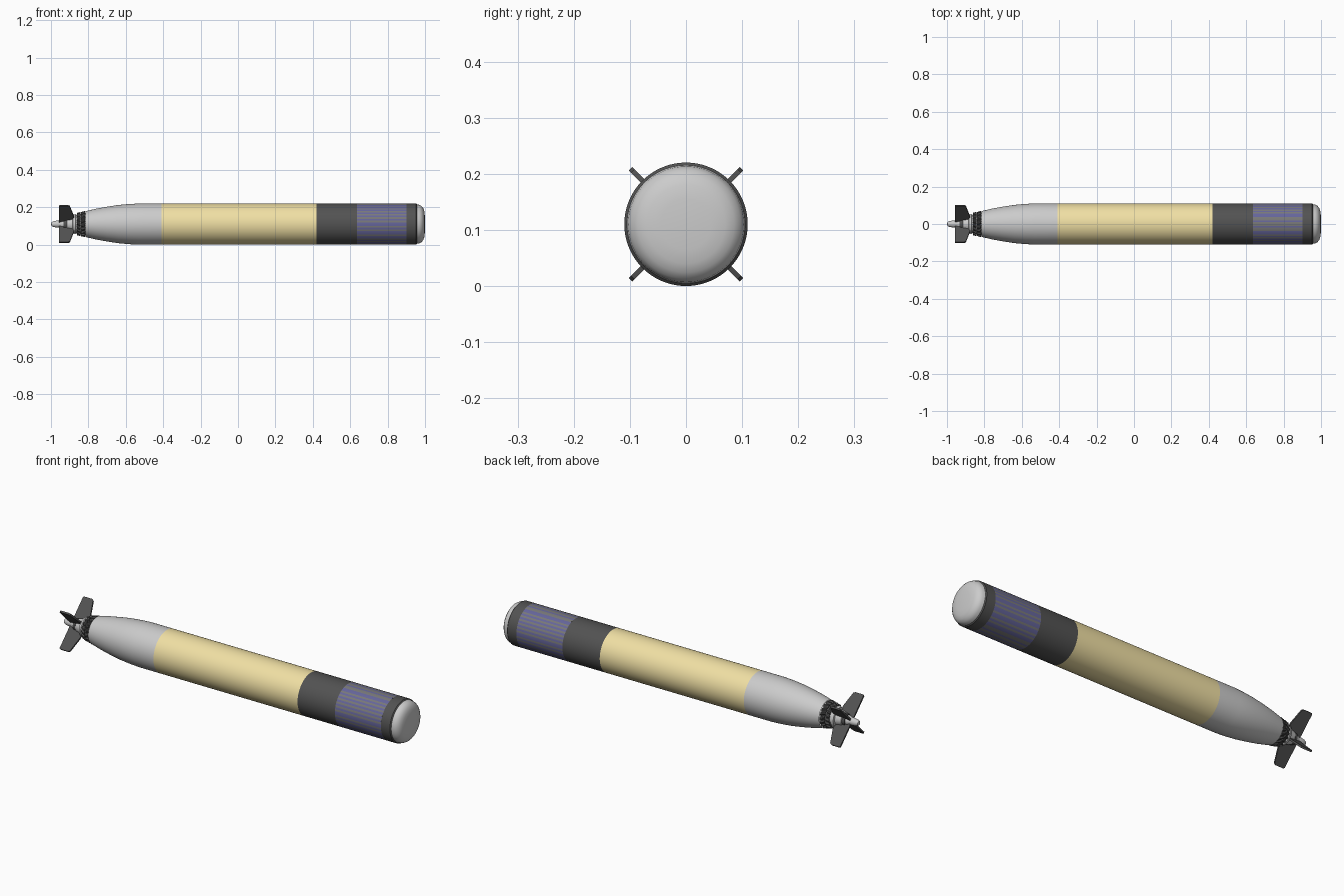
import bpy, bmesh, math
from mathutils import Matrix

if "Cube" in bpy.data.objects:
    bpy.data.objects.remove(bpy.data.objects["Cube"])

R = 0.11          # hull radius, also the axis height
SEG = 72


def mat(name, rgb):
    m = bpy.data.materials.new(name)
    m.diffuse_color = (*rgb, 1)
    m.use_nodes = True
    m.node_tree.nodes["Principled BSDF"].inputs["Base Color"].default_value = m.diffuse_color
    return m


YELLOW = mat("yellow", (0.87, 0.74, 0.37))
DARK = mat("dark_grey", (0.085, 0.085, 0.085))
MID = mat("mid_grey", (0.19, 0.19, 0.19))
BLUE = mat("blue", (0.13, 0.13, 0.33))


def finish(name, bm, mats=()):
    bmesh.ops.remove_doubles(bm, verts=bm.verts, dist=1e-5)
    bmesh.ops.recalc_face_normals(bm, faces=bm.faces)
    me = bpy.data.meshes.new(name)
    bm.to_mesh(me)
    bm.free()
    ob = bpy.data.objects.new(name, me)
    bpy.context.collection.objects.link(ob)
    ob.location.z = R
    for m in mats:
        me.materials.append(m)
    bpy.ops.object.select_all(action='DESELECT')
    ob.select_set(True)
    bpy.context.view_layer.objects.active = ob
    bpy.ops.object.shade_smooth_by_angle(angle=math.radians(35))
    return ob


def lathe(name, profile, mats=(), seg=SEG):
    """Revolve (x, radius) points around the long axis."""
    bm = bmesh.new()
    vs = [bm.verts.new((x, 0, r)) for x, r in profile]
    es = [bm.edges.new(p) for p in zip(vs, vs[1:])]
    bmesh.ops.spin(bm, geom=vs + es, cent=(0, 0, 0), axis=(1, 0, 0),
                   angle=math.tau, steps=seg, use_merge=True)
    return finish(name, bm, mats)


# Nose cap
lathe("nose_cap", [(0.955, 0.105), (0.97, 0.103), (0.981, 0.097), (0.99, 0.086),
                   (0.996, 0.07), (0.999, 0.045), (1.0, 0)])

# Cylindrical hull sections
lathe("nose_band", [(0.90, R), (0.952, R), (0.957, 0.105)], [DARK])
lathe("forward_section", [(0.42, R), (0.635, R)], [DARK])
lathe("main_section", [(-0.41, R), (0.42, R)], [YELLOW])

# Striped sonar section: lengthwise stripes, mostly blue on the flanks
panel = lathe("sonar_section", [(0.635, R), (0.90, R)], [MID, BLUE], seg=144)
for f in panel.data.polygons:
    c = f.center
    a = int(math.degrees(math.atan2(c.z, abs(c.y))) + 90) // 5
    f.material_index = int(a in (1, 4, 5, 7, 9, 10, 12, 13, 15, 17, 18, 20, 22,
                                 24, 26, 28, 30, 31, 34))

# Tapered afterbody
lathe("afterbody", [(-0.41, R), (-0.53, R), (-0.58, 0.1075), (-0.64, 0.102),
                    (-0.70, 0.093), (-0.76, 0.082), (-0.815, 0.069)])


# Toothed rotor rings around a plain hub
def rotor(name, x0, x1, r0, r1, teeth, twist):
    bm = bmesh.new()
    n = teeth * 4
    rows = []
    for x, r, t in ((x0, 0.02, 0), (x0, r0, 0), (x1, r1, twist), (x1, 0.02, 0)):
        row = []
        for i in range(n):
            a = math.tau * i / n + t
            rr = r - 0.007 if r > 0.03 and i % 4 > 1 else r
            row.append(bm.verts.new((x, rr * math.cos(a), rr * math.sin(a))))
        rows.append(row)
    for p, q in zip(rows, rows[1:]):
        for i in range(n):
            j = (i + 1) % n
            bm.faces.new((p[i], p[j], q[j], q[i]))
    finish(name, bm, [DARK])


rotor("front_rotor", -0.818, -0.839, 0.070, 0.065, 18, 0.12)
rotor("rear_rotor", -0.843, -0.862, 0.065, 0.060, 18, -0.12)

# Stepped tail cone
lathe("tail_hub", [(-0.81, 0.062), (-0.842, 0.055), (-0.866, 0.049), (-0.869, 0.054),
                   (-0.882, 0.049), (-0.884, 0.04), (-0.915, 0.033), (-0.918, 0.026),
                   (-0.94, 0.024), (-0.955, 0.017)])
lathe("tail_tip", [(-0.945, 0), (-0.95, 0.018), (-0.965, 0.019), (-0.985, 0.016),
                   (-0.996, 0.011), (-1.0, 0)], seg=32)
lathe("tail_collar", [(-0.918, 0.02), (-0.918, 0.031), (-0.932, 0.029),
                      (-0.932, 0.018)], [DARK], seg=48)

# Four diagonal fins
FIN = [(-0.958, 0.018), (-0.958, 0.136), (-0.953, 0.14), (-0.908, 0.14),
       (-0.899, 0.134), (-0.878, 0.06), (-0.878, 0.018)]
for k in range(4):
    bm = bmesh.new()
    face = bm.faces.new([bm.verts.new((x, -0.0045, z)) for x, z in FIN])
    ext = bmesh.ops.extrude_face_region(bm, geom=[face])
    bmesh.ops.translate(bm, vec=(0, 0.009, 0),
                        verts=[v for v in ext["geom"] if isinstance(v, bmesh.types.BMVert)])
    bm.transform(Matrix.Rotation(math.radians(45 + 90 * k), 4, 'X'))
    finish(f"fin_{k + 1}", bm, [DARK])
